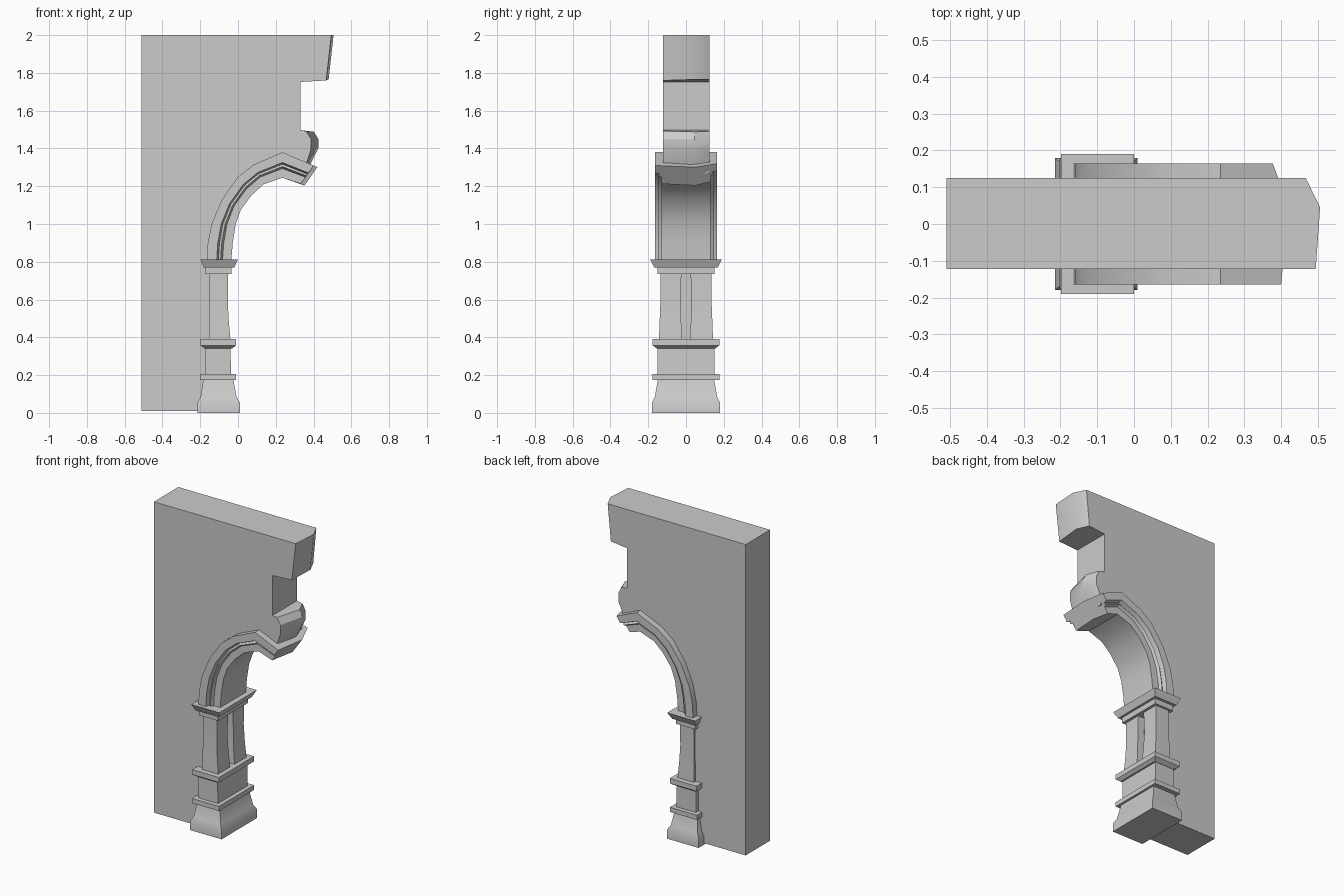
import bpy
import bmesh
import math

cube = bpy.data.objects.get("Cube")
if cube:
    bpy.data.objects.remove(cube, do_unlink=True)

stone = bpy.data.materials.new("grey stone")
stone.use_nodes = True
GREY = (0.6, 0.6, 0.6, 1)
stone.diffuse_color = GREY
stone.node_tree.nodes["Principled BSDF"].inputs["Base Color"].default_value = GREY


def loft(name, rings, smooth=None):
    """Join equal-length closed rings of points and cap both ends."""
    bm = bmesh.new()
    loops = [[bm.verts.new(p) for p in ring] for ring in rings]
    n = len(loops[0])
    for a, b in zip(loops, loops[1:]):
        for i in range(n):
            j = (i + 1) % n
            bm.faces.new((a[i], a[j], b[j], b[i]))
    bm.faces.new(loops[0][::-1])
    bm.faces.new(loops[-1])
    bmesh.ops.recalc_face_normals(bm, faces=bm.faces)
    mesh = bpy.data.meshes.new(name)
    bm.to_mesh(mesh)
    bm.free()
    mesh.materials.append(stone)
    obj = bpy.data.objects.new(name, mesh)
    bpy.context.collection.objects.link(obj)
    if smooth:
        bpy.ops.object.select_all(action='DESELECT')
        obj.select_set(True)
        bpy.context.view_layer.objects.active = obj
        bpy.ops.object.shade_smooth_by_angle(angle=math.radians(smooth))
    return obj


def block(name, levels, smooth=None):
    """Stack of rectangles given as (z, left, right, y low, y high)."""
    loft(name, [[(l, a, z), (r, a, z), (r, b, z), (l, b, z)]
                for z, l, r, a, b in levels], smooth)


# Arch stations: outer and inner edge of the band
outer = [(-.165, .81), (-.16, .9), (-.14, 1.0), (-.085, 1.13), (0, 1.25),
         (.085, 1.315), (.235, 1.38), (.395, 1.312)]
inner = [(-.035, .81), (-.028, .9), (-.012, 1.0), (.015, 1.075), (.07, 1.15),
         (.135, 1.21), (.235, 1.245), (.327, 1.215)]

# Half of the moulding section: distance across the band, depth
half = [(0, .165), (.4, .165), (.47, .138), (.56, .148), (.64, .13), (1, .13)]
section = [(t, -y) for t, y in half] + [(1, .05), (1, -.0)][:1] + \
          [(t, y) for t, y in reversed(half)] + [(0, .05)]


def arch_ring(k):
    (ox, oz), (ix, iz) = outer[k], inner[k]
    ring = []
    for t, y in section:
        x, z = ox + (ix - ox) * t, oz + (iz - oz) * t
        if k == len(outer) - 1:      # ragged broken end
            shift = .025 if abs(y) < .1 else (-.018 if y > 0 else .005)
            x, z = x + shift, z - shift * .45
        ring.append((x, y, z))
    return ring


loft("arch_moulding", [arch_ring(k) for k in range(len(outer))], 35)

# Wall: outline lofted through its thickness, with an uneven broken edge
under_arch = [((o[0] + i[0]) / 2, (o[1] + i[1]) / 2)
              for o, i in zip(outer, inner)]
fixed = [(-.51, 2), (-.51, .01), (-.1, .01)] + under_arch
broken = {
    -.122: [(.365, 1.33), (.385, 1.39), (.387, 1.45), (.36, 1.492),
            (.33, 1.497), (.33, 1.752), (.467, 1.76), (.494, 2)],
    .045: [(.39, 1.33), (.425, 1.40), (.425, 1.45), (.402, 1.488),
           (.33, 1.497), (.33, 1.752), (.48, 1.765), (.506, 2)],
    .125: [(.365, 1.34), (.39, 1.39), (.39, 1.45), (.37, 1.49),
           (.33, 1.497), (.33, 1.752), (.445, 1.765), (.467, 2)],
}
loft("wall", [[(x, y, z) for x, z in fixed + edge]
              for y, edge in broken.items()], 30)

# Pier: plinth, bands and capital
block("plinth", [(0, -.215, .01, -.18, .18), (.055, -.215, .01, -.18, .18),
                 (.085, -.198, -.008, -.165, .165),
                 (.18, -.183, -.025, -.148, .148)], 40)
block("lower_band", [(.175, -.202, -.01, -.178, .178),
                     (.205, -.202, -.01, -.178, .178)])
block("pedestal", [(.2, -.175, -.037, -.15, .15), (.36, -.175, -.04, -.15, .15)])
block("upper_band", [(.342, -.178, -.03, -.155, .155),
                     (.358, -.2, -.01, -.178, .178),
                     (.39, -.2, -.01, -.178, .178)])
block("capital_neck", [(.735, -.172, -.035, -.15, .15),
                       (.775, -.172, -.035, -.15, .15)])
block("capital", [(.77, -.182, -.02, -.168, .168),
                  (.812, -.198, 0, -.19, .19)])

# Twin shafts with a narrow slot between them
shaft = [(.385, .04, .022, .143), (.5, .05, .026, .139),
         (.6, .054, .03, .135), (.74, .053, .024, .136)]
for side, name in ((-1, "front_shaft"), (1, "back_shaft")):
    block(name, [(z, -.155 + (z - .385) * .015, -r, side * a, side * b)
                 for z, r, a, b in shaft], 30)
